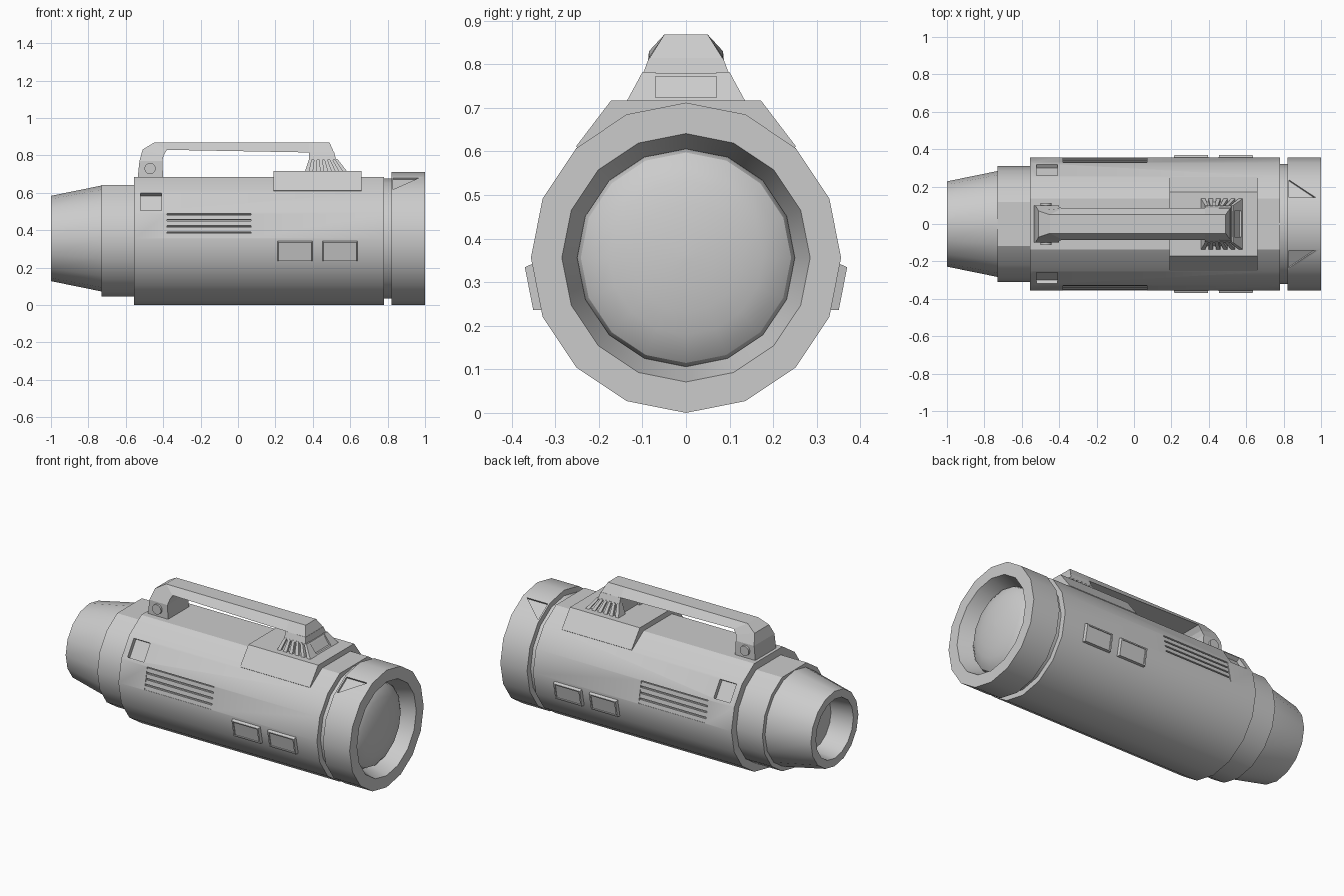
import bpy, bmesh
from math import sin, cos, radians, pi
from mathutils import Vector

if "Cube" in bpy.data.objects:
    bpy.data.objects.remove(bpy.data.objects["Cube"])

CZ, R, N = 0.356, 0.356, 16
APOTHEM = R * cos(pi / N)


def make(name, verts, faces):
    me = bpy.data.meshes.new(name)
    me.from_pydata([tuple(v) for v in verts], [], faces)
    bm = bmesh.new()
    bm.from_mesh(me)
    bmesh.ops.recalc_face_normals(bm, faces=bm.faces)
    bm.to_mesh(me)
    bm.free()
    ob = bpy.data.objects.new(name, me)
    bpy.context.collection.objects.link(ob)
    return ob


def loft(name, rings):
    n = len(rings[0])
    verts = [v for r in rings for v in r]
    faces = [(i * n + j, i * n + (j + 1) % n, (i + 1) * n + (j + 1) % n, (i + 1) * n + j)
             for i in range(len(rings) - 1) for j in range(n)]
    last = (len(rings) - 1) * n
    faces += [tuple(range(n)), tuple(range(last, last + n))]
    return make(name, verts, faces)


def lathe(name, profile, flat_top=False):
    """Sixteen-sided solid around the long axis; flat_top lowers the top corner."""
    rings = []
    for x, r in profile:
        ring = [Vector((x, r * sin(2 * pi * k / N), CZ + r * cos(2 * pi * k / N))) for k in range(N)]
        if flat_top:
            ring[0].z = ring[1].z
        rings.append(ring)
    return loft(name, rings)


def on_facet(name, pts, d0, d1, angle, side, shrink=0.0):
    """Prism on a barrel facet; pts are (along x, down the facet), d is height."""
    a = radians(angle)
    n = Vector((0, side * sin(a), cos(a)))
    t = Vector((0, side * cos(a), -sin(a)))
    o = Vector((0, 0, CZ)) + n * APOTHEM
    cx = sum(p[0] for p in pts) / len(pts)
    cy = sum(p[1] for p in pts) / len(pts)

    def sgn(v):
        return (v > 0) - (v < 0)
    low = [o + Vector((x, 0, 0)) + t * y + n * d0 for x, y in pts]
    high = [o + Vector((x - shrink * sgn(x - cx), 0, 0)) + t * (y - shrink * sgn(y - cy)) + n * d1
            for x, y in pts]
    return loft(name, [low, high])


def rect(x0, x1, y0, y1):
    return [(x0, y0), (x1, y0), (x1, y1), (x0, y1)]


def cut(ob, cutter):
    cutter.hide_render = True
    m = ob.modifiers.new("cut", 'BOOLEAN')
    m.operation, m.solver, m.object = 'DIFFERENCE', 'EXACT', cutter
    bpy.context.view_layer.objects.active = ob
    bpy.ops.object.modifier_apply(modifier=m.name)
    bpy.data.objects.remove(cutter)


def smooth(*obs, angle=30):
    bpy.ops.object.select_all(action='DESELECT')
    for o in obs:
        o.select_set(True)
    bpy.context.view_layer.objects.active = obs[0]
    bpy.ops.object.shade_smooth_by_angle(angle=radians(angle))


def box_ring(x0, x1, w, z):
    return [Vector((x0, -w, z)), Vector((x1, -w, z)), Vector((x1, w, z)), Vector((x0, w, z))]


# Barrel sections
body = lathe("main_barrel", [(-0.555, R), (0.78, R)], True)
sleeve = lathe("rear_sleeve", [(-0.73, 0.309), (-0.54, 0.309)], True)
tail = lathe("tail_cone", [(-0.86, 0.165), (-1, 0.18), (-1, 0.228), (-0.73, 0.283), (-0.72, 0.283)])
neck = lathe("neck_groove", [(0.77, 0.322), (0.83, 0.322)])
head = lathe("lens_ring", [(0.82, R), (1, R), (1, 0.285), (0.9, 0.25)])
lens = lathe("lens", [(0.89, 0.25)] + [(0.905 + 0.075 * sin(radians(a)), 0.25 * cos(radians(a)))
                                       for a in (0, 15, 30, 45, 60, 75, 88)])

# Markers, windows, vents and buttons on both sides
for s in (-1, 1):
    cut(head, on_facet("marker_cut", [(0.83, -0.062), (0.97, -0.062), (0.83, 0.05)], -0.012, 0.03, 33.75, s))
    cut(body, on_facet("window_cut", rect(-0.52, -0.41, -0.058, 0.052), -0.025, 0.03, 56.25, s))
    cut(body, on_facet("vent_cut", rect(-0.38, 0.07, -0.066, 0.066), -0.022, 0.03, 78.75, s))
    for i in range(4):
        y = -0.060 + i * 0.034
        on_facet("vent_slat", rect(-0.382, 0.072, y, y + 0.025), -0.024, -0.003, 78.75, s)
    for x in (0.21, 0.45):
        b = on_facet("side_button", rect(x, x + 0.19, -0.057, 0.055), -0.01, 0.018, 101.25, s, 0.006)
        cut(b, on_facet("button_cut", rect(x + 0.015, x + 0.175, -0.044, 0.042), 0.012, 0.03, 101.25, s))

# Raised plate on top of the barrel
loft("top_plate", [[Vector((x, y, z)) for y, z in
                    ((-0.172, 0.717), (0.172, 0.717), (0.252, 0.612), (0.24, 0.6), (-0.24, 0.6), (-0.252, 0.612))]
                   for x in (0.19, 0.66)])

# Switch block with ribbed sides and a recessed front panel
switch = loft("switch_block", [box_ring(0.375, 0.585, 0.122, 0.71), box_ring(0.385, 0.53, 0.085, 0.78)])
cut(switch, loft("panel_cut", [[Vector((x + dx, y, z)) for y, z, dx in
                                ((-0.105, 0.724, 0.033), (0.105, 0.724, 0.033), (0.075, 0.772, 0), (-0.075, 0.772, 0))]
                               for x in (0.53, 0.6)]))
for s in (-1, 1):
    for i in range(6):
        b, t = 0.357 + i * 0.041, 0.38 + i * 0.027
        rings = [[Vector((x0, s * 0.07, z)), Vector((x0 + w, s * 0.07, z)),
                  Vector((x0 + w, s * y, z)), Vector((x0, s * y, z))]
                 for x0, w, y, z in ((b, 0.023, 0.138, 0.712), (t, 0.016, 0.1, 0.782))]
        loft("switch_rib", rings)
loft("switch_cap", [box_ring(0.38, 0.525, 0.1, 0.775), box_ring(0.38, 0.515, 0.085, 0.815)])

# Carry handle: outer (x, z, half width) paired with inner
frames = [((-0.537, 0.675, 0.1), (-0.4, 0.675, 0.1)),
          ((-0.527, 0.77, 0.098), (-0.405, 0.77, 0.1)),
          ((-0.51, 0.832, 0.07), (-0.398, 0.8, 0.088)),
          ((-0.45, 0.868, 0.05), (-0.38, 0.83, 0.085)),
          ((0.38, 0.868, 0.05), (0.38, 0.816, 0.085)),
          ((0.49, 0.868, 0.05), (0.515, 0.812, 0.085))]
loft("carry_handle", [[Vector((o[0], -o[2], o[1])), Vector((o[0], o[2], o[1])),
                       Vector((i[0], i[2], i[1])), Vector((i[0], -i[2], i[1]))] for o, i in frames])

# Handle pivot pin
pin = loft("pivot_pin", [[Vector((-0.47 + 0.03 * cos(k * pi / 8), y, 0.73 + 0.03 * sin(k * pi / 8)))
                          for k in range(16)] for y in (-0.112, 0.112)])

smooth(body, sleeve, tail, neck, head, lens, pin)
